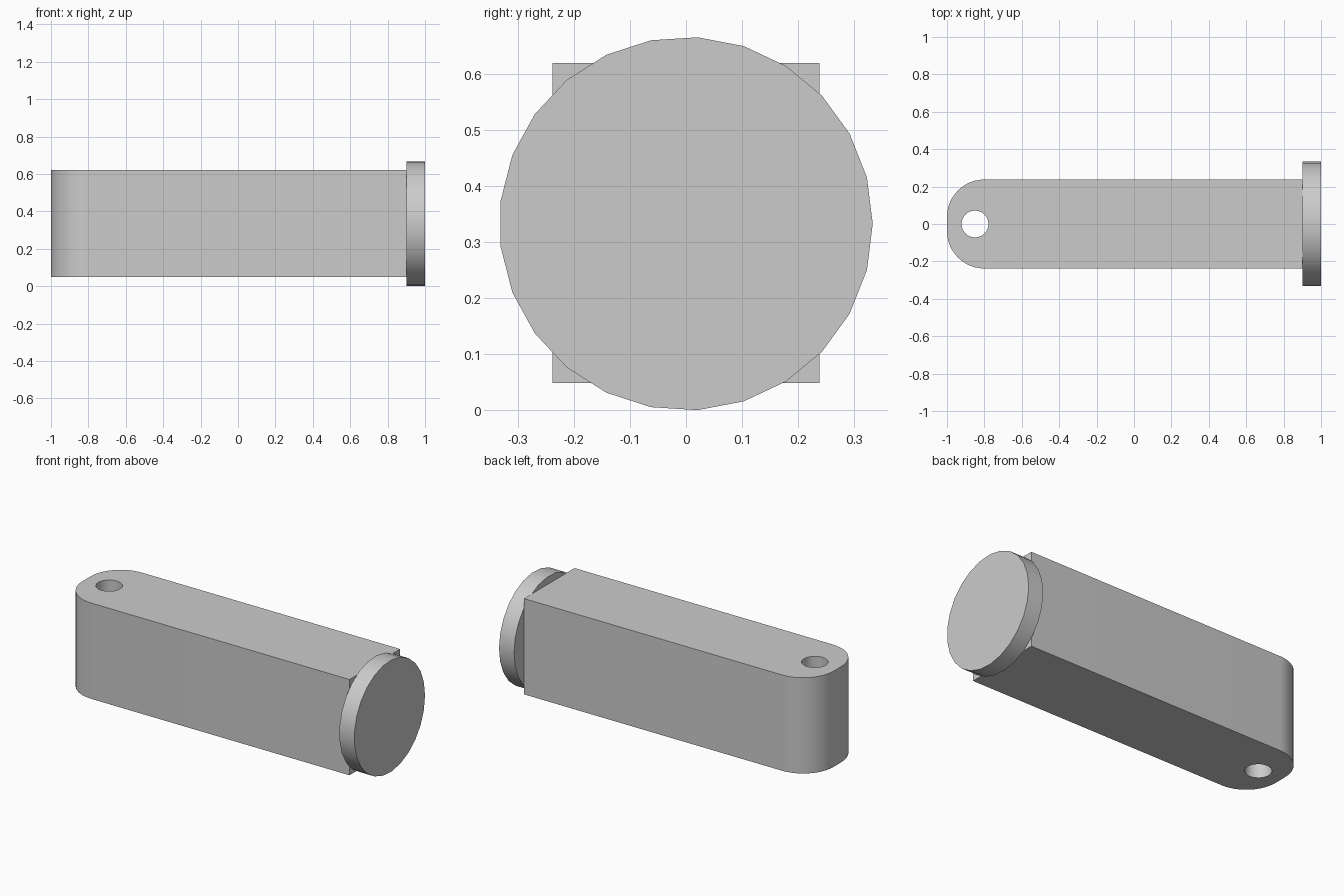
import bpy
import bmesh
from math import cos, sin, pi, radians

cube = bpy.data.objects.get("Cube")
if cube:
    bpy.data.objects.remove(cube, do_unlink=True)

grey = bpy.data.materials.new("plain grey")
grey.use_nodes = True
grey.diffuse_color = (0.6, 0.6, 0.6, 1)
grey.node_tree.nodes["Principled BSDF"].inputs["Base Color"].default_value = (0.6, 0.6, 0.6, 1)


def prism(name, base, direction):
    """Extrude a closed outline into a solid."""
    bm = bmesh.new()
    face = bm.faces.new([bm.verts.new(p) for p in base])
    ext = bmesh.ops.extrude_face_region(bm, geom=[face], use_keep_orig=True)
    tops = [g for g in ext["geom"] if isinstance(g, bmesh.types.BMVert)]
    bmesh.ops.translate(bm, verts=tops, vec=direction)
    bmesh.ops.recalc_face_normals(bm, faces=bm.faces)
    mesh = bpy.data.meshes.new(name)
    bm.to_mesh(mesh)
    bm.free()
    obj = bpy.data.objects.new(name, mesh)
    bpy.context.collection.objects.link(obj)
    mesh.materials.append(grey)
    return obj


def arc(cx, cy, r, start, end, steps):
    angles = [start + (end - start) * i / steps for i in range(steps + 1)]
    return [(cx + r * cos(a), cy + r * sin(a)) for a in angles]


def smooth(obj):
    bpy.ops.object.select_all(action="DESELECT")
    obj.select_set(True)
    bpy.context.view_layer.objects.active = obj
    bpy.ops.object.shade_smooth_by_angle(angle=radians(30))


# Long body with two rounded corners at the hole end
half, end_x, corner = 0.238, 0.902, 0.2
low, high = 0.049, 0.62
outline = [(end_x, -half), (end_x, half)]
outline += arc(-1 + corner, half - corner, corner, pi / 2, pi, 12)
outline += arc(-1 + corner, corner - half, corner, pi, 1.5 * pi, 12)
body = prism("body", [(x, y, low) for x, y in outline], (0, 0, high - low))

# Vertical pin hole
ring = arc(-0.85, 0, 0.072, 0, 2 * pi, 24)[:-1]
cutter = prism("hole_cutter", [(x, y, -0.1) for x, y in ring], (0, 0, 1))
cutter.hide_render = True
cutter.hide_set(True)
cut = body.modifiers.new("pin hole", "BOOLEAN")
cut.operation = "DIFFERENCE"
cut.solver = "EXACT"
cut.object = cutter
bpy.context.view_layer.objects.active = body
bpy.ops.object.modifier_apply(modifier=cut.name)
bpy.data.objects.remove(cutter, do_unlink=True)
smooth(body)

# Round end disc with 25 sides
rim = arc(0, 0.333, 0.333, 0, 2 * pi, 25)[:-1]
disc = prism("end_disc", [(0.901, y, z) for y, z in rim], (0.099, 0, 0))
smooth(disc)
